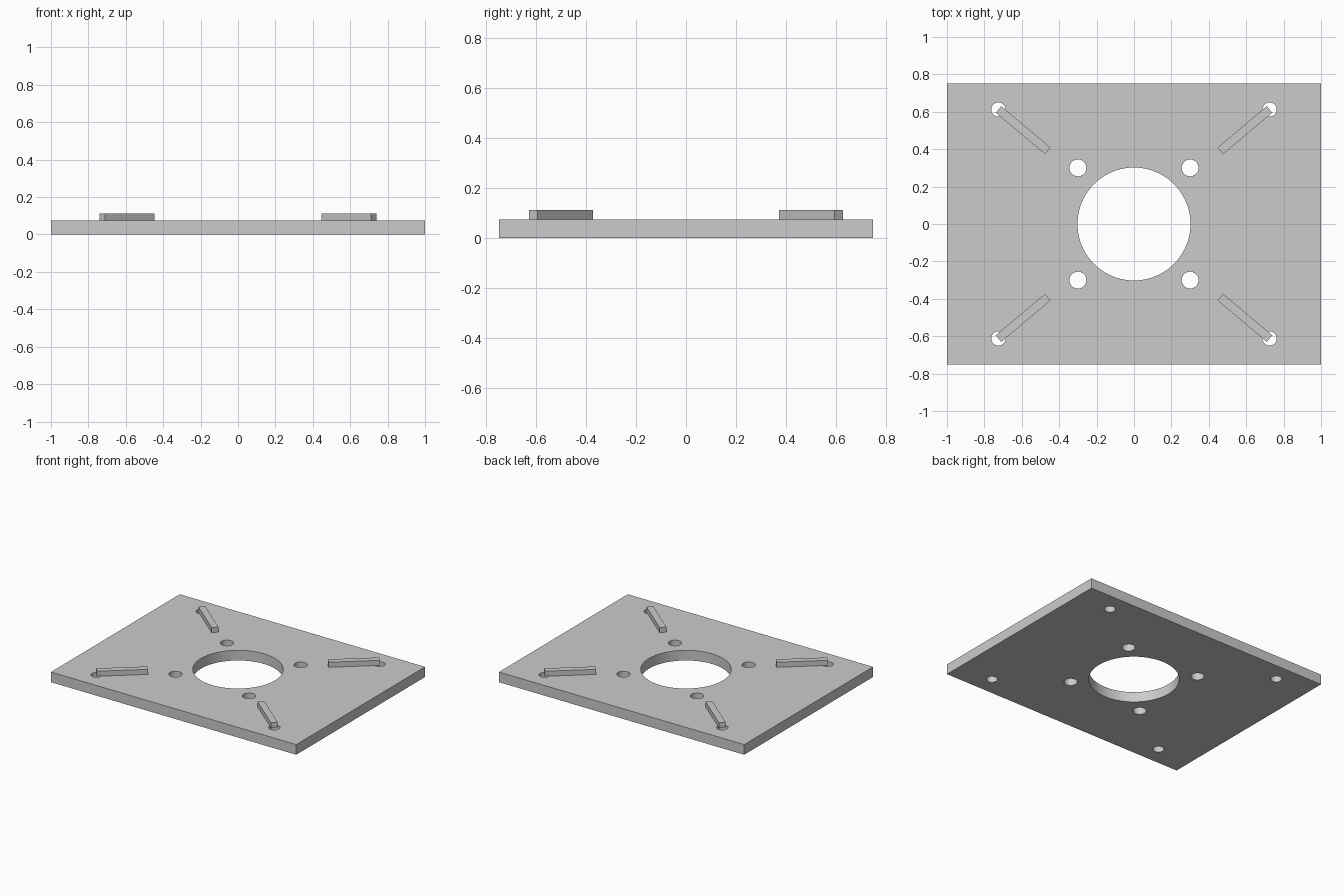
import bpy
import bmesh
from math import radians
from mathutils import Matrix

default = bpy.data.objects.get("Cube")
if default:
    bpy.data.objects.remove(default)

PLATE_HEIGHT = 0.075
BAR_HEIGHT = 0.0375
CORNERS = [(sx, sy) for sx in (-1, 1) for sy in (-1, 1)]

grey = bpy.data.materials.new("plain grey")
grey.use_nodes = True
color = (0.6, 0.6, 0.6, 1)
grey.diffuse_color = color
grey.node_tree.nodes["Principled BSDF"].inputs["Base Color"].default_value = color


def finish(bm, name):
    mesh = bpy.data.meshes.new(name)
    bm.to_mesh(mesh)
    bm.free()
    mesh.materials.append(grey)
    obj = bpy.data.objects.new(name, mesh)
    bpy.context.collection.objects.link(obj)
    return obj


def box(name, size, center, angle=0):
    bm = bmesh.new()
    bmesh.ops.create_cube(bm, size=1, matrix=Matrix.Diagonal((*size, 1)))
    obj = finish(bm, name)
    obj.location = center
    obj.rotation_euler.z = angle
    return obj


# Base plate
plate = box("base_plate", (2, 1.5, PLATE_HEIGHT), (0, 0, PLATE_HEIGHT / 2))

# Centre opening, inner bolt holes and outer bolt holes
holes = [(0, 0, 0.302, 96)]
for sx, sy in CORNERS:
    holes.append((sx * 0.3, sy * 0.3, 0.045, 40))
    holes.append((sx * 0.725, sy * 0.612, 0.038, 40))
bm = bmesh.new()
for x, y, radius, sides in holes:
    bmesh.ops.create_cone(bm, cap_ends=True, segments=sides, radius1=radius,
                          radius2=radius, depth=0.4,
                          matrix=Matrix.Translation((x, y, 0)))
cutter = finish(bm, "hole_cutter")
cutter.hide_render = True

cut = plate.modifiers.new("holes", "BOOLEAN")
cut.operation = "DIFFERENCE"
cut.solver = "EXACT"
cut.object = cutter
bpy.context.view_layer.objects.active = plate
plate.select_set(True)
bpy.ops.object.modifier_apply(modifier=cut.name)
bpy.data.objects.remove(cutter)
bpy.ops.object.shade_smooth_by_angle(angle=radians(30))

# Diagonal raised bars, each overhanging an outer bolt hole
for sx, sy in CORNERS:
    side = "left" if sx > 0 else "right"
    end = "back" if sy > 0 else "front"
    box(f"{end}_{side}_bar", (0.344, 0.046, BAR_HEIGHT),
        (sx * 0.593, sy * 0.502, PLATE_HEIGHT + BAR_HEIGHT / 2),
        sx * sy * radians(40))
